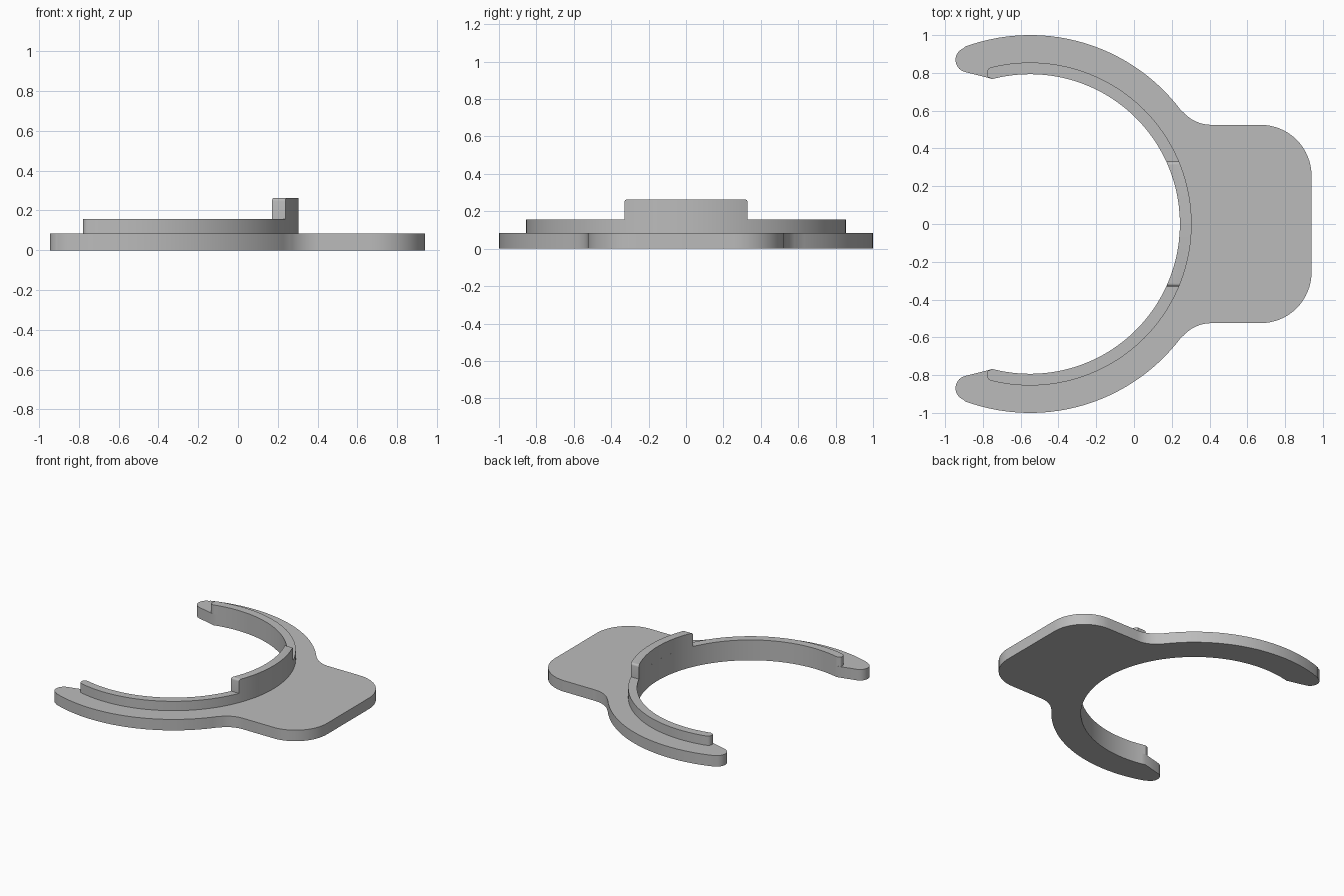
import bpy, bmesh, math

if "Cube" in bpy.data.objects:
    bpy.data.objects.remove(bpy.data.objects["Cube"])

CX, R_IN, R_RIM, R_OUT = -0.55, 0.793, 0.855, 1.0
Z_BASE, Z_RIM, Z_TAB = 0.085, 0.157, 0.263

grey = bpy.data.materials.new("plain grey")
grey.diffuse_color = (0.5, 0.5, 0.5, 1)
grey.use_nodes = True
grey.node_tree.nodes["Principled BSDF"].inputs["Base Color"].default_value = grey.diffuse_color


def arc(cx, cy, r, a0, a1, n):
    """Points along an arc, angles in degrees."""
    out = []
    for i in range(n + 1):
        a = math.radians(a0 + (a1 - a0) * i / n)
        out.append((cx + r * math.cos(a), cy + r * math.sin(a)))
    return out


def mirrored(half):
    """Close an outline whose upper half runs from the inner to the outer side."""
    lower = [(x, -y) for x, y in reversed(half) if abs(y) > 1e-5]
    return half + lower


def extrude(name, outline, z0, z1, round_ends=0):
    bm = bmesh.new()
    face = bm.faces.new([bm.verts.new((x, y, z0)) for x, y in outline])
    ret = bmesh.ops.extrude_face_region(bm, geom=[face], use_keep_orig=True)
    top = [v for v in ret["geom"] if isinstance(v, bmesh.types.BMVert)]
    bmesh.ops.translate(bm, verts=top, vec=(0, 0, z1 - z0))
    bmesh.ops.recalc_face_normals(bm, faces=bm.faces)
    if round_ends:
        y_end = max(v.co.y for v in bm.verts)
        edges = [e for e in bm.edges
                 if all(v.co.z > z1 - 1e-4 and abs(v.co.y) > y_end - 1e-4 for v in e.verts)]
        bmesh.ops.bevel(bm, geom=edges, offset=round_ends, segments=4,
                        profile=0.5, affect='EDGES')
    mesh = bpy.data.meshes.new(name)
    bm.to_mesh(mesh)
    bm.free()
    mesh.materials.append(grey)
    ob = bpy.data.objects.new(name, mesh)
    bpy.context.collection.objects.link(ob)
    bpy.context.view_layer.objects.active = ob
    ob.select_set(True)
    bpy.ops.object.shade_smooth_by_angle(angle=math.radians(30))
    ob.select_set(False)
    return ob


# Base plate: open ring with rounded arm tips, filleted into a rounded handle
base = arc(CX, 0, R_IN, 0, 104.5, 48)
base += arc(-0.879, 0.869, 0.066, 257, 110, 14)
base += arc(CX, 0, R_OUT, 110, 37.06, 36)
base += arc(0.41, 0.725, 0.2, 217.06, 270, 12)[1:]
base += arc(0.67, 0.255, 0.27, 90, 0, 16)
extrude("base_plate", mirrored(base), 0, Z_BASE)

# Rim: narrow raised lip along the inner edge, rounded at its outer end corners
rim = arc(CX, 0, R_IN, 0, 104.5, 48)
rim += arc(-0.765, 0.789, 0.014, 255, 180, 4)
rim += arc(-0.749, 0.8, 0.03, 180, 104, 6)
rim += arc(CX, 0, R_RIM, 103, 0, 48)
extrude("inner_rim", mirrored(rim), Z_BASE, Z_RIM)

# Tab: taller wall on the rim beside the handle, ends cut straight across
Y_TAB = 0.33
a_in = math.degrees(math.asin(Y_TAB / R_IN))
a_out = math.degrees(math.asin(Y_TAB / R_RIM))
tab = arc(CX, 0, R_IN, -a_in, a_in, 32) + arc(CX, 0, R_RIM, a_out, -a_out, 32)
extrude("stop_tab", tab, Z_RIM, Z_TAB, round_ends=0.015)
